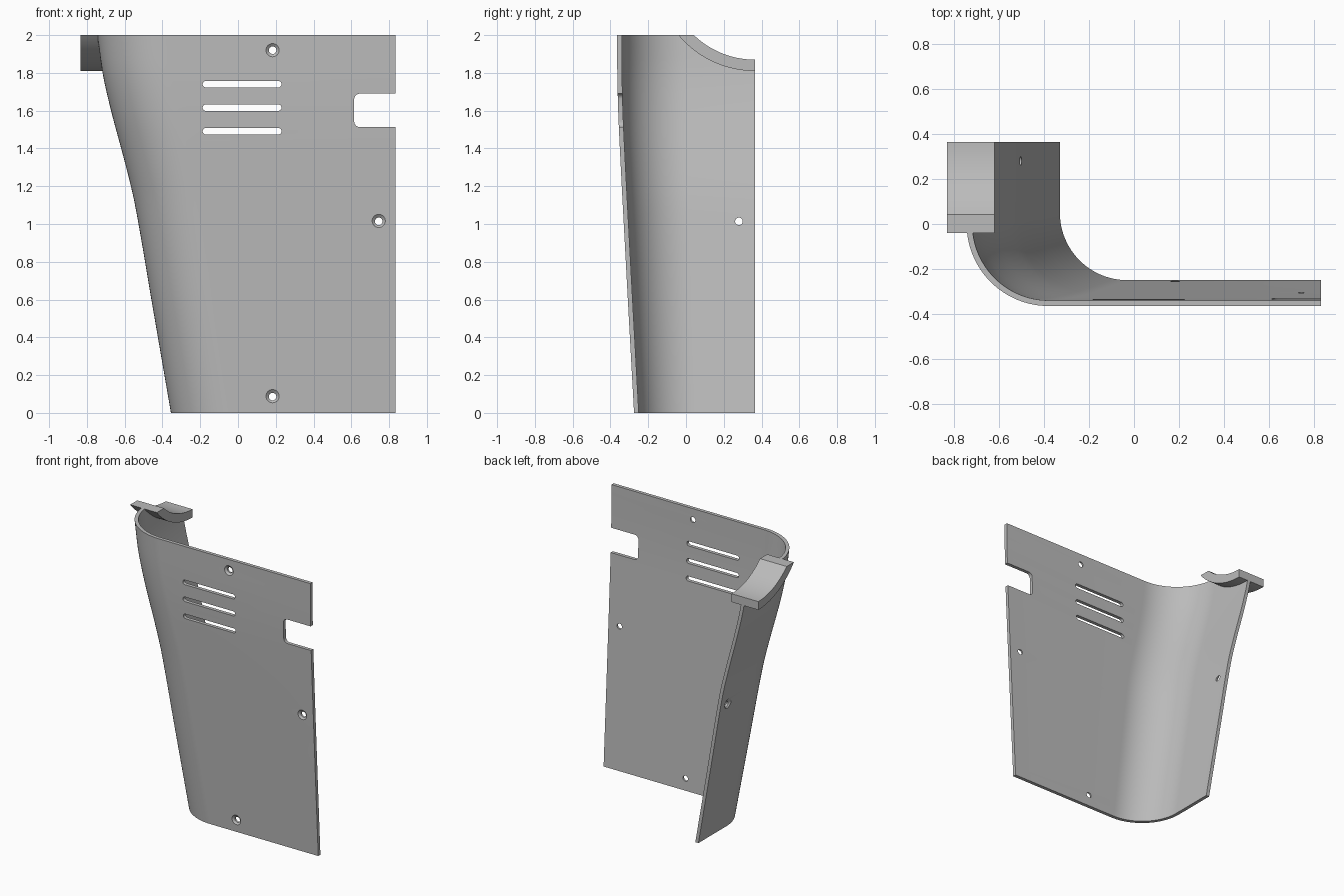
import bpy, bmesh, math
from mathutils import Vector

if "Cube" in bpy.data.objects:
    bpy.data.objects.remove(bpy.data.objects["Cube"])

THICK, RIGHT, BACK = 0.025, 0.833, 0.365
SIDE = [(0, -0.355), (0.55, -0.45), (1.1, -0.545), (1.3, -0.592), (1.6, -0.672), (1.8, -0.717), (2, -0.745)]
FRONT = [(0, -0.275), (0.75, -0.316), (1.5, -0.355), (1.75, -0.363), (2, -0.365)]

grey = bpy.data.materials.new("plain grey")
grey.use_nodes = True
colour = (0.5, 0.5, 0.5, 1)
grey.diffuse_color = colour
grey.node_tree.nodes["Principled BSDF"].inputs["Base Color"].default_value = colour


def smooth_lookup(keys, z):
    """Cubic interpolation through the (height, value) keys."""
    def slope(i):
        a, b = keys[max(i - 1, 0)], keys[min(i + 1, len(keys) - 1)]
        return (b[1] - a[1]) / (b[0] - a[0])
    i = max(k for k in range(len(keys) - 1) if keys[k][0] <= z)
    (z0, v0), (z1, v1) = keys[i], keys[i + 1]
    h = z1 - z0
    t = (z - z0) / h
    return ((2*t**3 - 3*t**2 + 1) * v0 + (t**3 - 2*t**2 + t) * h * slope(i)
            + (3*t**2 - 2*t**3) * v1 + (t**3 - t**2) * h * slope(i + 1))


def loft(bm, loops, cap=True):
    """Skin a row of closed loops of points."""
    rings = [[bm.verts.new(p) for p in loop] for loop in loops]
    n = len(rings[0])
    for a, b in zip(rings, rings[1:]):
        for i in range(n):
            j = (i + 1) % n
            bm.faces.new((a[i], a[j], b[j], b[i]))
    if cap:
        bm.faces.new(rings[0])
        bm.faces.new(rings[-1])
    return rings


def finish(bm, name):
    bmesh.ops.recalc_face_normals(bm, faces=bm.faces)
    mesh = bpy.data.meshes.new(name)
    bm.to_mesh(mesh)
    bm.free()
    mesh.materials.append(grey)
    obj = bpy.data.objects.new(name, mesh)
    bpy.context.collection.objects.link(obj)
    return obj


def select(obj):
    bpy.ops.object.select_all(action='DESELECT')
    obj.select_set(True)
    bpy.context.view_layer.objects.active = obj


# Curved sheet: flat front, rounded corner, flat side
def section(z):
    x, y = smooth_lookup(SIDE, z), smooth_lookup(FRONT, z)
    radius = 0.325 + 0.02 * z
    cx, cy = x + radius, y + radius

    def line(offset):
        r = radius - offset
        arc = [(cx - r * math.sin(a), cy - r * math.cos(a), z)
               for a in (math.pi / 2 * k / 24 for k in range(25))]
        return [(RIGHT, y + offset, z)] + arc + [(x + offset, BACK, z)]
    return line(0) + line(THICK)[::-1]


bm = bmesh.new()
rings = loft(bm, [section(2 * k / 32) for k in range(33)], cap=False)
for ring in (rings[0], rings[-1]):
    n = len(ring)
    for i in range(n // 2 - 1):
        bm.faces.new((ring[i], ring[i + 1], ring[n - 2 - i], ring[n - 1 - i]))
panel = finish(bm, "curved_panel")

# Cutter for slots, edge notch and countersunk screw holes
bm = bmesh.new()


def rounded_opening(x0, x1, z0, z1, r):
    pts = []
    corners = [(x1 - r, z1 - r), (x0 + r, z1 - r), (x0 + r, z0 + r), (x1 - r, z0 + r)]
    for q, (cx, cz) in enumerate(corners):
        for k in range(7):
            a = math.pi / 2 * (q + k / 6.5)
            pts.append((cx + r * math.cos(a), cz + r * math.sin(a)))
    loft(bm, [[(x, y, z) for x, z in pts] for y in (-0.5, -0.2)])


def screw_hole(point, inward):
    inward = Vector(inward)
    across = inward.cross(Vector((0, 0, 1)))
    loops = []
    for r, depth in ((0.05, -0.012), (0.02, 0.012), (0.02, 0.08)):
        loops.append([Vector(point) + inward * depth
                      + r * (across * math.cos(a) + Vector((0, 0, math.sin(a))))
                      for a in (math.tau * k / 24 for k in range(24))])
    loft(bm, loops)


for z in (1.74, 1.616, 1.491):
    rounded_opening(-0.187, 0.23, z - 0.017, z + 0.017, 0.0165)
rounded_opening(0.615, 1.0, 1.513, 1.69, 0.03)
for x, z in ((0.183, 1.92), (0.183, 0.086), (0.745, 1.014)):
    screw_hole((x, smooth_lookup(FRONT, z), z), (0, 1, 0))
screw_hole((smooth_lookup(SIDE, 1.014), 0.28, 1.014), (1, 0, 0))
openings = finish(bm, "openings_cutter")


# Cradle arcs share one axis running along x
def cradle_arc(r, x, steps=24):
    cz = 2.337
    end = math.acos((cz - 2) / r)
    return [(x, BACK - r * math.sin(end * k / steps), cz - r * math.cos(end * k / steps))
            for k in range(steps + 1)]


# Cutter that trims the side wall to sit under the cradle
bm = bmesh.new()
loft(bm, [[(x, 0.6, 2.2), (x, 0.6, 1.837)] + cradle_arc(0.5, x) + [(x, -0.005, 2.2)]
          for x in (-1, -0.5)])
trim = finish(bm, "trim_cutter")

for cutter in (openings, trim):
    cutter.hide_render = True
    select(panel)
    mod = panel.modifiers.new("cut", 'BOOLEAN')
    mod.operation = 'DIFFERENCE'
    mod.solver = 'EXACT'
    mod.object = cutter
    bpy.ops.object.modifier_apply(modifier=mod.name)
    bpy.data.objects.remove(cutter)

# Curved cradle bracket at the top of the side wall
bm = bmesh.new()
loft(bm, [cradle_arc(0.527, x) + cradle_arc(0.467, x)[::-1] for x in (-0.833, -0.62)])
cradle = finish(bm, "cradle_bracket")

for obj in (panel, cradle):
    select(obj)
    bpy.ops.object.shade_smooth_by_angle(angle=math.radians(30))
